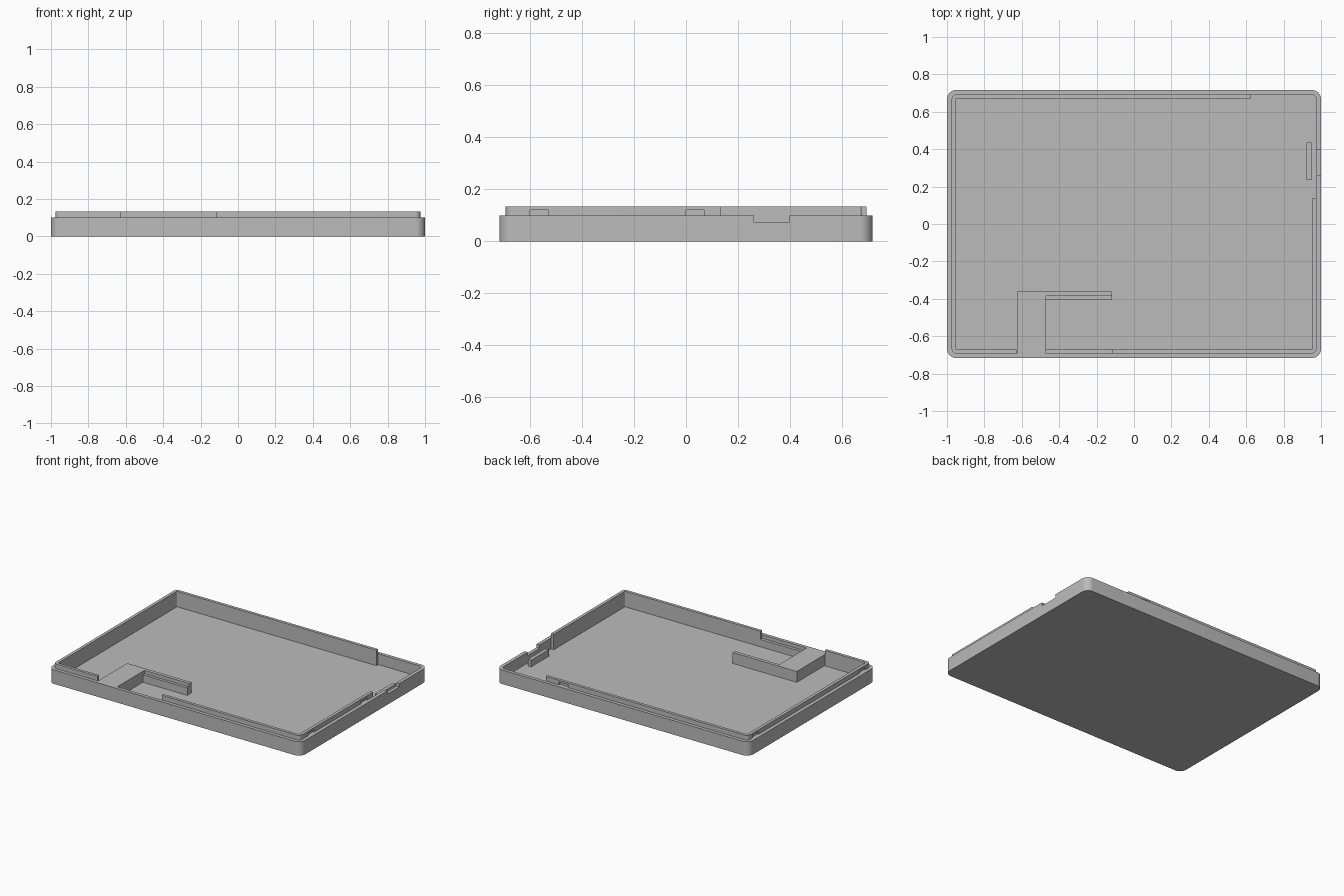
import bpy, bmesh, math

old = bpy.data.objects.get("Cube")
if old:
    bpy.data.objects.remove(old, do_unlink=True)

grey = bpy.data.materials.new("plain_grey")
grey.use_nodes = True
colour = (0.5, 0.5, 0.5, 1)
grey.diffuse_color = colour
grey.node_tree.nodes["Principled BSDF"].inputs["Base Color"].default_value = colour


def prism(name, points, z0, z1):
    """Extrude a flat outline from z0 to z1."""
    bm = bmesh.new()
    base = bm.faces.new([bm.verts.new((x, y, z0)) for x, y in points])
    top = bmesh.ops.extrude_face_region(bm, geom=[base])["geom"]
    for v in top:
        if isinstance(v, bmesh.types.BMVert):
            v.co.z = z1
    bmesh.ops.recalc_face_normals(bm, faces=bm.faces)
    mesh = bpy.data.meshes.new(name)
    bm.to_mesh(mesh)
    bm.free()
    mesh.materials.append(grey)
    ob = bpy.data.objects.new(name, mesh)
    bpy.context.collection.objects.link(ob)
    return ob


def rounded(name, hx, hy, r, z0, z1, steps=8):
    """Prism with a rounded rectangular outline."""
    pts = []
    for k, (sx, sy) in enumerate([(1, 1), (-1, 1), (-1, -1), (1, -1)]):
        for i in range(steps + 1):
            a = math.pi / 2 * (k + i / steps)
            pts.append((sx * (hx - r) + r * math.cos(a),
                        sy * (hy - r) + r * math.sin(a)))
    return prism(name, pts, z0, z1)


def box(name, x0, x1, y0, y1, z0, z1):
    return prism(name, [(x0, y0), (x1, y0), (x1, y1), (x0, y1)], z0, z1)


def cut(ob, cutter):
    """Subtract the cutter and remove it."""
    cutter.hide_render = True
    mod = ob.modifiers.new("cut", "BOOLEAN")
    mod.operation = "DIFFERENCE"
    mod.solver = "EXACT"
    mod.object = cutter
    bpy.context.view_layer.objects.active = ob
    bpy.ops.object.modifier_apply(modifier=mod.name)
    bpy.data.objects.remove(cutter, do_unlink=True)


FLOOR, RIM, LIP = 0.022, 0.1, 0.133
HX, HY = 1.0, 0.717

# Outer tray with a side port notch
tray = rounded("tray", HX, HY, 0.05, 0, RIM)
cut(tray, rounded("cavity", HX - 0.025, HY - 0.024, 0.027, FLOOR, 0.3))
cut(tray, box("port", 0.94, 1.1, 0.262, 0.398, 0.075, 0.3))

# Raised inner lip
lip = rounded("inner_lip", HX - 0.025, HY - 0.024, 0.027, FLOOR, LIP)
cut(lip, rounded("lip_hollow", HX - 0.047, HY - 0.045, 0.006, -0.1, 0.3))
# Lip gaps: rear corner, side, and front slot
cut(lip, box("gap", 0.625, 1.1, 0.6, 0.8, -0.1, 0.3))
cut(lip, box("gap", 0.9, 1.1, 0.135, 0.8, -0.1, 0.3))
cut(lip, box("gap", -0.628, -0.118, -0.8, -0.6, -0.1, 0.3))
# Snap recesses on the outer faces of the lip
for side, y in [(1, -0.6), (1, 0.0), (-1, -0.64), (-1, 0.57)]:
    xs = sorted((side * 0.965, side * 1.1))
    cut(lip, box("snap", *xs, y, y + 0.07, RIM, 0.12))
cut(lip, box("snap", 0.45, 0.52, 0.683, 0.8, RIM, 0.12))

# L-shaped slot guide with ledges
prism("slot_guide", [(-0.625, -0.694), (-0.47, -0.694), (-0.47, -0.385),
                     (-0.118, -0.385), (-0.118, -0.36), (-0.625, -0.36)],
      FLOOR, RIM)
box("guide_ledge", -0.47, -0.118, -0.405, -0.385, FLOOR, 0.075)
box("front_ledge", -0.47, -0.118, -0.694, -0.672, FLOOR, 0.075)

# Retaining rib beside the port
box("port_rib", 0.922, 0.948, 0.235, 0.435, FLOOR, 0.07)

# Smooth the rounded corners only
for ob in (tray, lip):
    bpy.ops.object.select_all(action="DESELECT")
    ob.select_set(True)
    bpy.context.view_layer.objects.active = ob
    bpy.ops.object.shade_smooth_by_angle(angle=math.radians(30))
